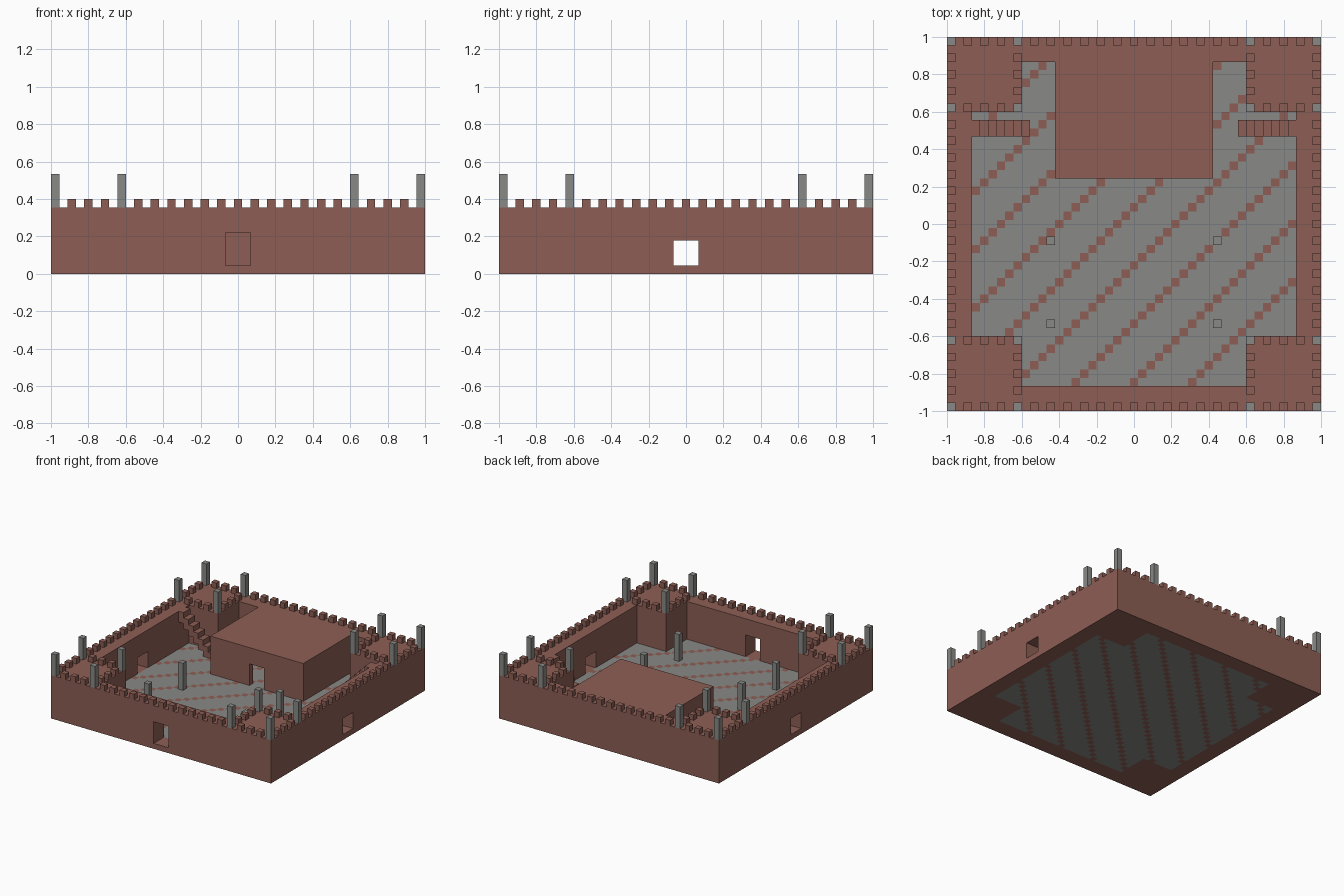
import bpy, bmesh
from mathutils import Vector

U = 2 / 45          # building unit: the fort is 45 units wide
H = 8               # wall-walk height in units

cube = bpy.data.objects.get("Cube")
if cube:
    bpy.data.objects.remove(cube, do_unlink=True)


def material(name, rgb):
    m = bpy.data.materials.new(name)
    m.use_nodes = True
    m.diffuse_color = (*rgb, 1)
    m.node_tree.nodes["Principled BSDF"].inputs["Base Color"].default_value = (*rgb, 1)
    return m


BRICK = material("brick_brown", (0.27, 0.114, 0.09))
STONE = material("stone_grey", (0.25, 0.25, 0.24))


def finish(bm, name, *mats):
    bmesh.ops.recalc_face_normals(bm, faces=bm.faces)
    mesh = bpy.data.meshes.new(name)
    bm.to_mesh(mesh)
    bm.free()
    for m in mats:
        mesh.materials.append(m)
    ob = bpy.data.objects.new(name, mesh)
    bpy.context.collection.objects.link(ob)
    return ob


def add_box(bm, lo, hi):
    """Add a box given by two corners in building units."""
    lo, hi = Vector(lo) * U, Vector(hi) * U
    for v in bmesh.ops.create_cube(bm, size=1)["verts"]:
        v.co = (lo + hi) / 2 + Vector(a * b for a, b in zip(v.co, hi - lo))


def boxes(name, mat, corners):
    bm = bmesh.new()
    for lo, hi in corners:
        add_box(bm, lo, hi)
    return finish(bm, name, mat)


def prism(name, outline, z0, z1):
    bm = bmesh.new()
    face = bm.faces.new([bm.verts.new((x * U, y * U, z0 * U)) for x, y in outline])
    out = bmesh.ops.extrude_face_region(bm, geom=[face])["geom"]
    moved = [g for g in out if isinstance(g, bmesh.types.BMVert)]
    bmesh.ops.translate(bm, verts=moved, vec=(0, 0, (z1 - z0) * U))
    return finish(bm, name, BRICK)


def cut(ob, cutter):
    """Subtract the cutter for good and remove it."""
    cutter.hide_render = True
    mod = ob.modifiers.new("cut", "BOOLEAN")
    mod.operation, mod.solver, mod.object = "DIFFERENCE", "EXACT", cutter
    bpy.context.view_layer.update()
    deps = bpy.context.evaluated_depsgraph_get()
    mesh = bpy.data.meshes.new_from_object(ob.evaluated_get(deps))
    ob.modifiers.clear()
    ob.data = mesh
    bpy.data.objects.remove(cutter, do_unlink=True)


E, W, T = 22.5, 19.5, 13.5     # outer edge, inner wall face, tower inner face

# Ground slab: paved courtyard with diagonal brick lines
bm = bmesh.new()
bmesh.ops.create_grid(bm, x_segments=45, y_segments=45, size=1)
out = bmesh.ops.extrude_face_region(bm, geom=bm.faces[:])["geom"]
bmesh.ops.translate(bm, verts=[g for g in out if isinstance(g, bmesh.types.BMVert)], vec=(0, 0, U))
bmesh.ops.recalc_face_normals(bm, faces=bm.faces)
for f in bm.faces:
    c = f.calc_center_median() / U
    i, j = round(c.x), round(c.y)
    inside = max(abs(i), abs(j)) < W and min(abs(i), abs(j)) < T
    if abs(f.normal.z) > 0.5 and inside and (j - i) % 7 != 2:
        f.material_index = 1
finish(bm, "courtyard_floor", BRICK, STONE)

# Curtain walls with the four corner towers, hollowed by a cross-shaped yard
walls = boxes("walls_and_towers", BRICK, [((-E, -E, 1), (E, E, H))])
corner = [(W, T), (T, T), (T, W)]
cross = corner + [(-x, y) for x, y in reversed(corner)]
cross += [(-x, -y) for x, y in corner] + [(x, -y) for x, y in reversed(corner)]
cut(walls, prism("yard_cutter", cross, 0, H + 1))
cut(walls, boxes("side_door_cutter", BRICK, [((-E - 1, -1.5, 0), (E + 1, 1.5, 4))]))
cut(walls, boxes("front_gate_cutter", BRICK, [((-1.5, -E - 1, 0), (1.5, -W + 1, 5))]))

# Hall against the back wall
hall = boxes("hall", BRICK, [((-9.5, 5.5, 1), (9.5, W, H))])
cut(hall, boxes("hall_room_cutter", BRICK, [((-8.5, 6.5, 0), (8.5, W + 1, H - 1))]))
cut(hall, boxes("hall_door_cutter", BRICK, [((-1.5, 4, 0), (1.5, 7, 5))]))

# Battlements: outer rim, then the inner rims of the towers
posts = (-22, -14, 14, 22)
spots = set()
for a in range(-22, 23, 2):
    if a not in posts:
        for s in (-22, 22):
            spots |= {(a, s), (s, a)}
        if abs(a) > 14:
            for s in (-14, 14):
                spots |= {(a, s), (s, a)}


def columns(places, z0, z1):
    return [((x - .5, y - .5, z0), (x + .5, y + .5, z1)) for x, y in places]


boxes("battlements", BRICK, columns(sorted(spots), H, H + 1))

# Stone posts on the tower corners and in the courtyard
boxes("tower_posts", STONE, columns([(x, y) for x in posts for y in posts], H, H + 4))
boxes("courtyard_posts", STONE, columns([(x, y) for x in (-10, 10) for y in (-12, -2)], 1, 6))

# Stairs from the wall walk down to the yard, one on each side
for side, name in ((-1, "right_stairs"), (1, "left_stairs")):
    steps = []
    for k in range(7):
        x0, x1 = sorted((side * (W - k), side * (W - k - 1)))
        steps.append(((x0, 10.5, max(1, H - k - 2)), (x1, 12.5, H - k)))
    boxes(name, BRICK, steps)
